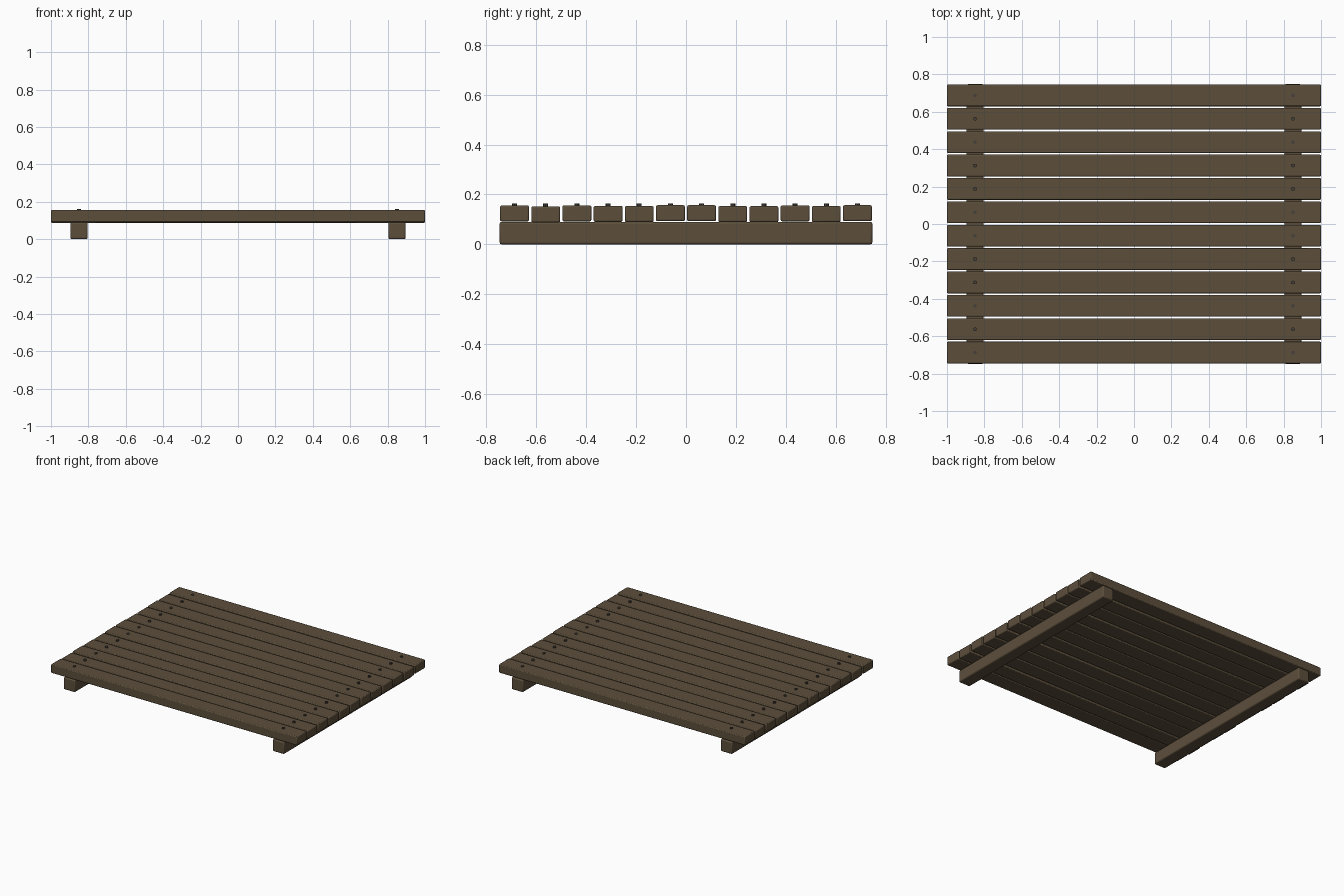
import bpy, math

if "Cube" in bpy.data.objects:
    bpy.data.objects.remove(bpy.data.objects["Cube"])

def material(name, rgb):
    m = bpy.data.materials.new(name)
    m.diffuse_color = (*rgb, 1)
    m.use_nodes = True
    m.node_tree.nodes["Principled BSDF"].inputs["Base Color"].default_value = m.diffuse_color
    return m

wood = material("weathered brown wood", (0.107, 0.077, 0.044))
iron = material("dark nail iron", (0.06, 0.052, 0.043))

def board(name, size, loc, bevel):
    bpy.ops.mesh.primitive_cube_add(size=1, location=loc)
    o = bpy.context.object
    o.name = name
    o.scale = size
    bpy.ops.object.transform_apply(location=False, rotation=False, scale=True)
    b = o.modifiers.new("edge", 'BEVEL')
    b.width = bevel
    b.segments = 2
    o.data.materials.append(wood)
    bpy.ops.object.shade_smooth_by_angle(angle=math.radians(30))

# two bearers running front to back
for side, x in (("left", -0.85), ("right", 0.85)):
    board(side + "_bearer", (0.092, 1.495, 0.09), (x, 0, 0.045), 0.008)

# twelve deck planks with slightly uneven heights, nailed at both ends
tops = [0.156, 0.152, 0.156, 0.154, 0.153, 0.157, 0.157, 0.153, 0.153, 0.156, 0.153, 0.157]
for i, top in enumerate(tops):
    y = -0.6875 + 0.125 * i
    bottom = top - 0.064
    board(f"plank_{i + 1}", (2.0, 0.116, 0.064), (0, y, (top + bottom) / 2), 0.006)
    for side, x in (("left", -0.85), ("right", 0.85)):
        bpy.ops.mesh.primitive_cylinder_add(vertices=8, radius=0.01, depth=0.014,
                                            location=(x, y, 0.156))
        nail = bpy.context.object
        nail.name = f"{side}_nail_{i + 1}"
        nail.data.materials.append(iron)
